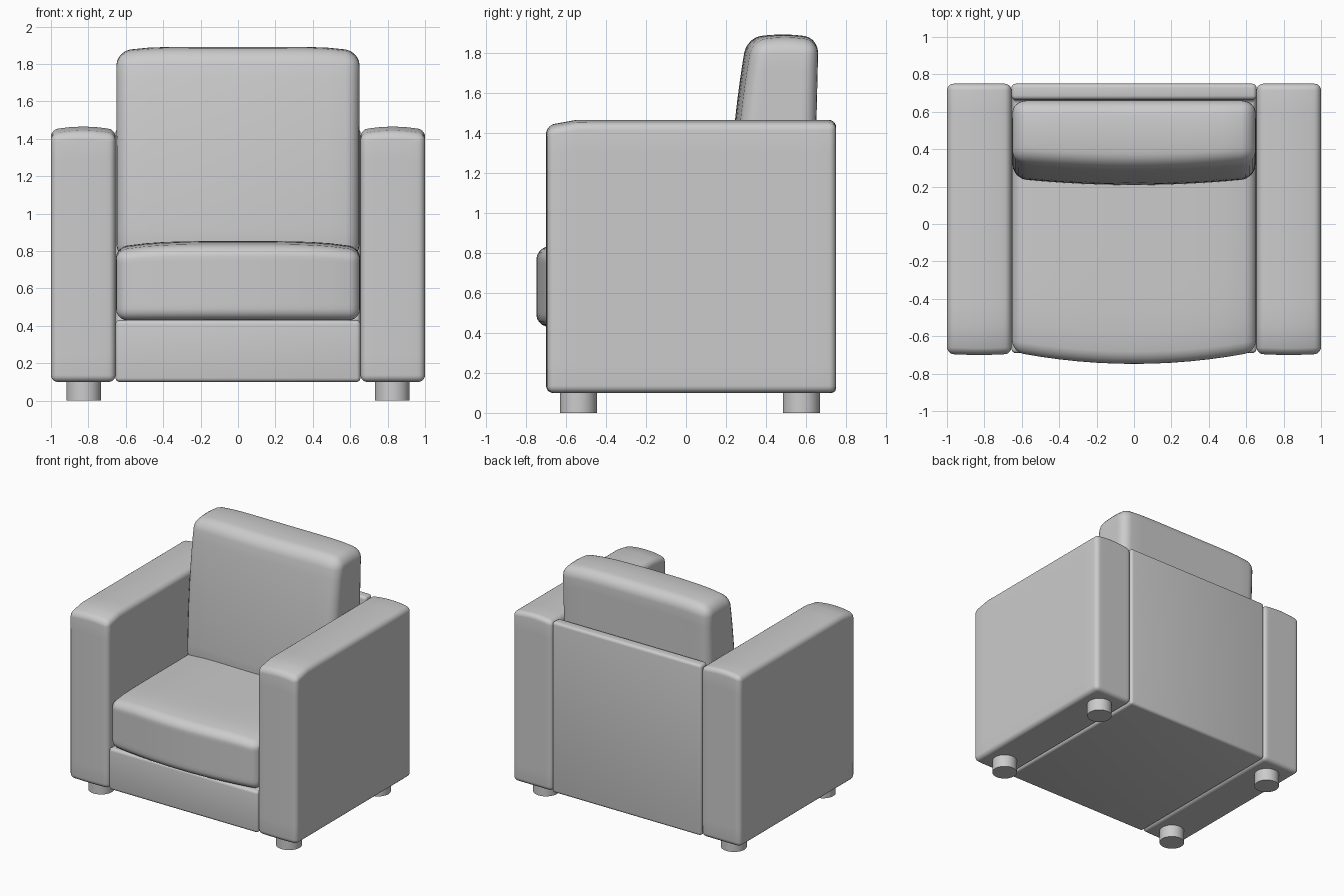
import bpy, bmesh, math
from mathutils import Vector

if "Cube" in bpy.data.objects:
    bpy.data.objects.remove(bpy.data.objects["Cube"], do_unlink=True)


def make_material(name, value):
    mat = bpy.data.materials.new(name)
    mat.use_nodes = True
    color = (value, value, value, 1)
    mat.diffuse_color = color
    mat.node_tree.nodes["Principled BSDF"].inputs["Base Color"].default_value = color
    return mat


GREY = make_material("light grey upholstery", 0.6)


def finish(name, bm, angle=40):
    bmesh.ops.recalc_face_normals(bm, faces=bm.faces)
    mesh = bpy.data.meshes.new(name)
    bm.to_mesh(mesh)
    bm.free()
    obj = bpy.data.objects.new(name, mesh)
    bpy.context.collection.objects.link(obj)
    mesh.materials.append(GREY)
    bpy.ops.object.select_all(action="DESELECT")
    obj.select_set(True)
    bpy.context.view_layer.objects.active = obj
    bpy.ops.object.shade_smooth_by_angle(angle=math.radians(angle))
    return obj


def padded_block(name, low, high, radius, shape=None, cuts=12):
    """Rounded box sliced into a grid, then moulded by shape(co, u), u in -1..1."""
    low, high = Vector(low), Vector(high)
    mid, half = (low + high) / 2, (high - low) / 2
    bm = bmesh.new()
    bmesh.ops.create_cube(bm, size=2)
    for v in bm.verts:
        v.co = mid + v.co * half
    bmesh.ops.bevel(bm, geom=bm.edges[:], offset=radius, segments=5,
                    profile=0.5, affect="EDGES")
    for axis in range(3):
        normal = Vector([float(i == axis) for i in range(3)])
        inner = half[axis] - radius
        for k in range(1, cuts):
            point = mid + normal * inner * (2 * k / cuts - 1)
            bmesh.ops.bisect_plane(bm, geom=bm.verts[:] + bm.edges[:] + bm.faces[:],
                                   plane_co=point, plane_no=normal)
    if shape:
        for v in bm.verts:
            u = Vector([(v.co[i] - mid[i]) / half[i] for i in range(3)])
            v.co = shape(v.co.copy(), u)
    return finish(name, bm)


# Arms: crowned top that rolls down towards the front
def arm_shape(co, u):
    top = max(0, u.z)
    roll = max(0, min(1, (-0.54 - co.y) / 0.16))
    co.z -= top * (0.018 * u.x ** 2 + 0.035 * roll ** 2)
    co.y += 0.006 * u.x ** 2 * max(0, -u.y)
    return co


for side, name in ((1, "left_arm"), (-1, "right_arm")):
    xs = sorted((side * 0.655, side * 1.0))
    padded_block(name, (xs[0], -0.70, 0.10), (xs[1], 0.75, 1.465), 0.036, arm_shape)


# Frame: seat base and back panel as one L profile
def frame():
    profile = [(-0.69, 0.10), (0.75, 0.10), (0.75, 1.455),
               (0.665, 1.455), (0.665, 0.43), (-0.69, 0.43)]
    bm = bmesh.new()
    face = bm.faces.new([bm.verts.new((-0.655, y, z)) for y, z in profile])
    side = bmesh.ops.extrude_face_region(bm, geom=[face])
    for v in side["geom"]:
        if isinstance(v, bmesh.types.BMVert):
            v.co.x = 0.655
    bmesh.ops.recalc_face_normals(bm, faces=bm.faces)
    bmesh.ops.bevel(bm, geom=bm.edges[:], offset=0.022, segments=4,
                    profile=0.5, affect="EDGES")
    finish("frame", bm)


frame()


# Seat cushion: bowed front, crowned top
def seat_shape(co, u):
    front = max(0, -u.y)
    co.y -= 0.065 * (1 - u.x ** 2) * front
    co.z -= max(0, u.z) * (0.035 * u.x ** 4 + 0.03 * front ** 6)
    return co


padded_block("seat_cushion", (-0.652, -0.683, 0.43), (0.652, 0.62, 0.853), 0.06, seat_shape)


# Back cushion: reclining front, nearly upright rear, soft crown
def back_shape(co, u):
    rise = (co.z - 0.76) / 1.13
    front, rear = (1 - u.y) / 2, (1 + u.y) / 2
    co.y += front * (0.095 * rise ** 2 - 0.035 * (1 - u.x ** 2)) + rear * 0.025 * rise
    co.z -= max(0, u.z) ** 2 * (0.03 * u.x ** 6 + 0.02 * u.y ** 2)
    return co


padded_block("back_cushion", (-0.65, 0.243, 0.76), (0.65, 0.637, 1.892), 0.075, back_shape)

# Legs: short round feet under the arms
for x, side in ((0.825, "left"), (-0.825, "right")):
    for y, end in ((-0.538, "front"), (0.577, "back")):
        bm = bmesh.new()
        bmesh.ops.create_cone(bm, cap_ends=True, segments=32, radius1=0.093,
                              radius2=0.093, depth=0.12)
        bmesh.ops.translate(bm, verts=bm.verts, vec=(x, y, 0.06))
        finish(f"{end}_{side}_leg", bm)
